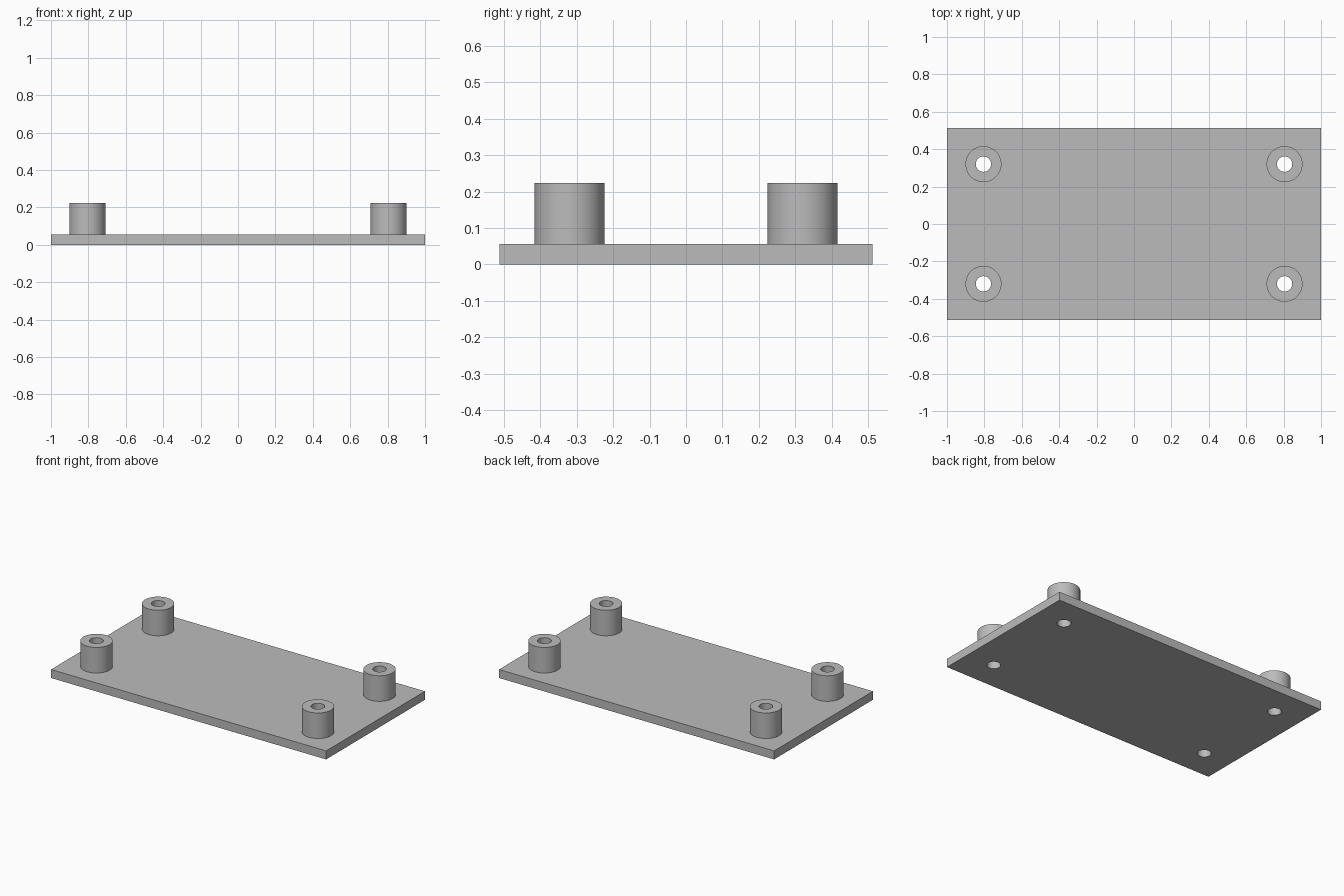
import bpy, bmesh, math
from mathutils import Vector

if "Cube" in bpy.data.objects:
    bpy.data.objects.remove(bpy.data.objects["Cube"], do_unlink=True)

LENGTH, WIDTH, THICK = 2.0, 1.026, 0.056
POST_X, POST_Y, POST_TOP = 0.805, 0.32, 0.224
R_OUT, R_HOLE, SEGMENTS = 0.096, 0.041, 64

grey = bpy.data.materials.new("plain grey")
grey.use_nodes = True
colour = (0.5, 0.5, 0.5, 1)
grey.diffuse_color = colour
grey.node_tree.nodes["Principled BSDF"].inputs["Base Color"].default_value = colour


def add_object(name, bm, location=(0, 0, 0)):
    bmesh.ops.recalc_face_normals(bm, faces=bm.faces)
    mesh = bpy.data.meshes.new(name)
    bm.to_mesh(mesh)
    bm.free()
    mesh.materials.append(grey)
    obj = bpy.data.objects.new(name, mesh)
    obj.location = location
    bpy.context.collection.objects.link(obj)
    return obj


def select_only(obj):
    bpy.ops.object.select_all(action="DESELECT")
    obj.select_set(True)
    bpy.context.view_layer.objects.active = obj


def smooth(obj):
    select_only(obj)
    bpy.ops.object.shade_smooth_by_angle(angle=math.radians(30))


# Base plate
bm = bmesh.new()
bmesh.ops.create_cube(bm, size=1)
bmesh.ops.scale(bm, vec=(LENGTH, WIDTH, THICK), verts=bm.verts)
bmesh.ops.translate(bm, vec=(0, 0, THICK / 2), verts=bm.verts)
plate = add_object("base_plate", bm)

# Screw holes through the plate
centres = {f"{fb}_{lr}": (x * POST_X, y * POST_Y, 0)
           for fb, y in (("front", -1), ("back", 1))
           for lr, x in (("left", 1), ("right", -1))}
bm = bmesh.new()
for centre in centres.values():
    made = bmesh.ops.create_cone(bm, cap_ends=True, segments=SEGMENTS,
                                 radius1=R_HOLE, radius2=R_HOLE, depth=1)
    bmesh.ops.translate(bm, vec=centre, verts=made["verts"])
cutter = add_object("hole_cutter", bm)
cutter.hide_render = True
drill = plate.modifiers.new("screw_holes", "BOOLEAN")
drill.operation, drill.solver, drill.object = "DIFFERENCE", "EXACT", cutter
select_only(plate)
bpy.ops.object.modifier_apply(modifier=drill.name)
bpy.data.objects.remove(cutter, do_unlink=True)
smooth(plate)

# Hollow standoffs, each a turned profile: bore, rim, outer wall
profile = [(R_HOLE, THICK), (R_HOLE, POST_TOP), (R_OUT, POST_TOP), (R_OUT, THICK)]
for place, centre in centres.items():
    bm = bmesh.new()
    verts = [bm.verts.new((r, 0, z)) for r, z in profile]
    edges = [bm.edges.new(pair) for pair in zip(verts, verts[1:])]
    bmesh.ops.spin(bm, geom=verts + edges, cent=(0, 0, 0), axis=(0, 0, 1),
                   angle=math.tau, steps=SEGMENTS)
    bmesh.ops.remove_doubles(bm, verts=bm.verts, dist=0.0005)
    bmesh.ops.recalc_face_normals(bm, faces=bm.faces)
    # Make sure the rim faces upwards
    rim = max(bm.faces, key=lambda f: f.calc_center_median().z)
    flip = rim.normal.dot(Vector((0, 0, 1))) < 0
    post = add_object(f"{place}_standoff", bm, centre)
    if flip:
        post.data.flip_normals()
    smooth(post)
